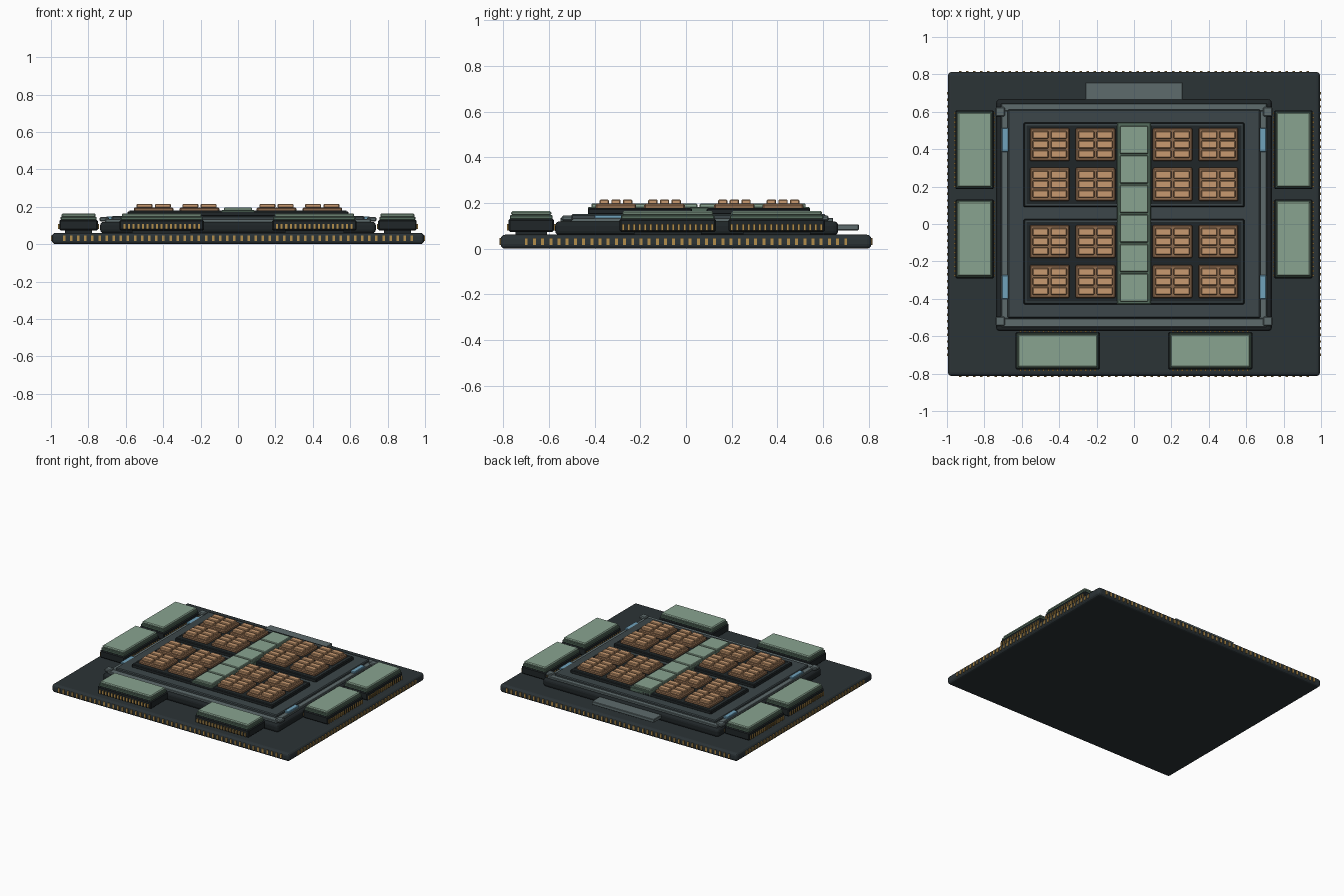
import bpy, bmesh
from mathutils import Matrix

if "Cube" in bpy.data.objects:
    bpy.data.objects.remove(bpy.data.objects["Cube"])

COL = {
    "board": (0.024, 0.033, 0.037, 1), "dark": (0.014, 0.019, 0.021, 1),
    "plate": (0.045, 0.062, 0.067, 1), "frame": (0.11, 0.145, 0.15, 1),
    "green": (0.25, 0.37, 0.28, 1), "deep_green": (0.09, 0.15, 0.11, 1),
    "copper": (0.58, 0.32, 0.16, 1), "brown": (0.27, 0.145, 0.075, 1),
    "blue": (0.16, 0.36, 0.5, 1), "gold": (0.45, 0.27, 0.07, 1),
}
MATS = {}


def mat(name):
    if name not in MATS:
        MATS[name] = bpy.data.materials.new(name)
        MATS[name].diffuse_color = COL[name]
    return MATS[name]


def boxes(name, items, color, bevel=0.0, segs=1):
    """One object made of boxes given as (x0, x1, y0, y1, z0, z1)."""
    bm = bmesh.new()
    for x0, x1, y0, y1, z0, z1 in items:
        m = Matrix.Translation(((x0 + x1) / 2, (y0 + y1) / 2, (z0 + z1) / 2))
        m = m @ Matrix.Diagonal((x1 - x0, y1 - y0, z1 - z0, 1))
        bmesh.ops.create_cube(bm, size=1, matrix=m)
    me = bpy.data.meshes.new(name)
    bm.to_mesh(me)
    bm.free()
    ob = bpy.data.objects.new(name, me)
    bpy.context.collection.objects.link(ob)
    me.materials.append(mat(color))
    if bevel:
        b = ob.modifiers.new("bevel", "BEVEL")
        b.width, b.segments = bevel, segs
    return ob


def span(a, b, n):
    return [a + (b - a) * i / (n - 1) for i in range(n)]


def mid(cx, cy, w, h, z0, z1):
    return (cx - w / 2, cx + w / 2, cy - h / 2, cy + h / 2, z0, z1)


# Circuit board with edge contacts on all four sides
boxes("circuit_board", [(-0.995, 0.995, -0.813, 0.813, 0, 0.061)], "board", 0.02, 3)
pins = []
for s in (-1, 1):
    pins += [mid(x, s * 0.811, 0.013, 0.014, 0.016, 0.046) for x in span(-0.93, 0.93, 50)]
    pins += [mid(s * 0.993, y, 0.014, 0.013, 0.016, 0.046) for y in span(-0.7, 0.7, 40)]
boxes("edge_contacts", pins, "gold")

# Chip carrier and raised rim
boxes("chip_carrier", [(-0.737, 0.737, -0.573, 0.667, 0.058, 0.12)], "dark", 0.02, 3)
boxes("carrier_rim", [
    (-0.71, 0.71, 0.605, 0.645, 0.115, 0.135), (-0.71, 0.71, -0.55, -0.505, 0.115, 0.135),
    (-0.71, -0.668, -0.505, 0.605, 0.115, 0.135), (0.668, 0.71, -0.505, 0.605, 0.115, 0.135),
], "frame", 0.003)
boxes("heat_plate", [(-0.675, 0.675, -0.503, 0.612, 0.115, 0.152)], "plate", 0.006)

# Corner clamps, blue side latches and rear connector
boxes("corner_clamps", [mid(s * 0.715, y, 0.05, 0.05, 0.122, 0.145)
                        for s in (-1, 1) for y in (0.6, -0.52)], "frame", 0.006)
boxes("side_latches", [mid(s * 0.681, y, 0.048, 0.128, 0.126, 0.148)
                       for s in (-1, 1) for y in (0.45, -0.338)], "blue", 0.003)
boxes("rear_connector", [(-0.26, 0.26, 0.64, 0.757, 0.08, 0.106)], "frame", 0.003)

# Two dies with a thin raised border line
dies = ((0.09, 0.543), (-0.43, 0.027))
boxes("dies", [(-0.59, 0.59, a, b, 0.148, 0.176) for a, b in dies], "dark", 0.005)
border = []
for a, b in dies:
    for y in (a + 0.013, b - 0.013):
        border.append(mid(0, y, 1.16, 0.007, 0.174, 0.179))
    for x in (-0.577, 0.577):
        border.append(mid(x, (a + b) / 2, 0.007, b - a - 0.03, 0.174, 0.179))
boxes("die_borders", border, "plate")

# Processing clusters: brown tray, 2 x 3 copper cores
trays, cores = [], []
for cx in (-0.451, -0.206, 0.206, 0.451):
    for cy in (0.425, 0.212, -0.094, -0.307):
        trays.append(mid(cx, cy, 0.212, 0.178, 0.172, 0.197))
        for dx in (-0.049, 0.049):
            for dy in (-0.051, 0, 0.051):
                cores.append(mid(cx + dx, cy + dy, 0.085, 0.041, 0.194, 0.215))
boxes("cluster_trays", trays, "brown", 0.006)
boxes("copper_cores", cores, "copper", 0.004)

# Central cache column
boxes("cache_base", [(-0.09, 0.09, -0.43, 0.543, 0.15, 0.182)], "deep_green", 0.004)
boxes("cache_blocks", [mid(0, y, 0.15, 0.149, 0.178, 0.197)
                       for y in span(-0.34, 0.45, 6)], "green", 0.004)

# Memory stacks: four at the sides, two at the front
stacks = [(s * 0.852, y, 0.205, 0.422) for s in (-1, 1) for y in (0.397, -0.08)]
stacks += [(s * 0.408, -0.678, 0.45, 0.2) for s in (-1, 1)]
boxes("stack_bodies", [mid(*s, 0.074, 0.13) for s in stacks], "dark", 0.006)
boxes("stack_layers", [mid(x, y, w - 0.012, h - 0.012, 0.128, 0.148)
                       for x, y, w, h in stacks], "deep_green", 0.004)
boxes("stack_caps", [mid(x, y, w - 0.024, h - 0.024, 0.146, 0.165)
                     for x, y, w, h in stacks], "green", 0.006)
leads = []
for x, y, w, h in stacks:
    for s in (-1, 1):
        if h > w:
            leads += [mid(x + s * w / 2, v, 0.014, 0.011, 0.08, 0.108)
                      for v in span(y - h / 2 + 0.015, y + h / 2 - 0.015, 17)]
        else:
            leads += [mid(v, y + s * h / 2, 0.011, 0.014, 0.08, 0.108)
                      for v in span(x - w / 2 + 0.025, x + w / 2 - 0.025, 17)]
boxes("stack_leads", leads, "gold")

# Slim feet joining the stacks to the board
boxes("stack_feet", [mid(x, y, w * 0.7, h * 0.7, 0.058, 0.078) for x, y, w, h in stacks], "dark")

for m in bpy.data.materials:
    if m.users and not m.is_grease_pencil:
        m.use_nodes = True
        m.node_tree.nodes["Principled BSDF"].inputs["Base Color"].default_value = m.diffuse_color
